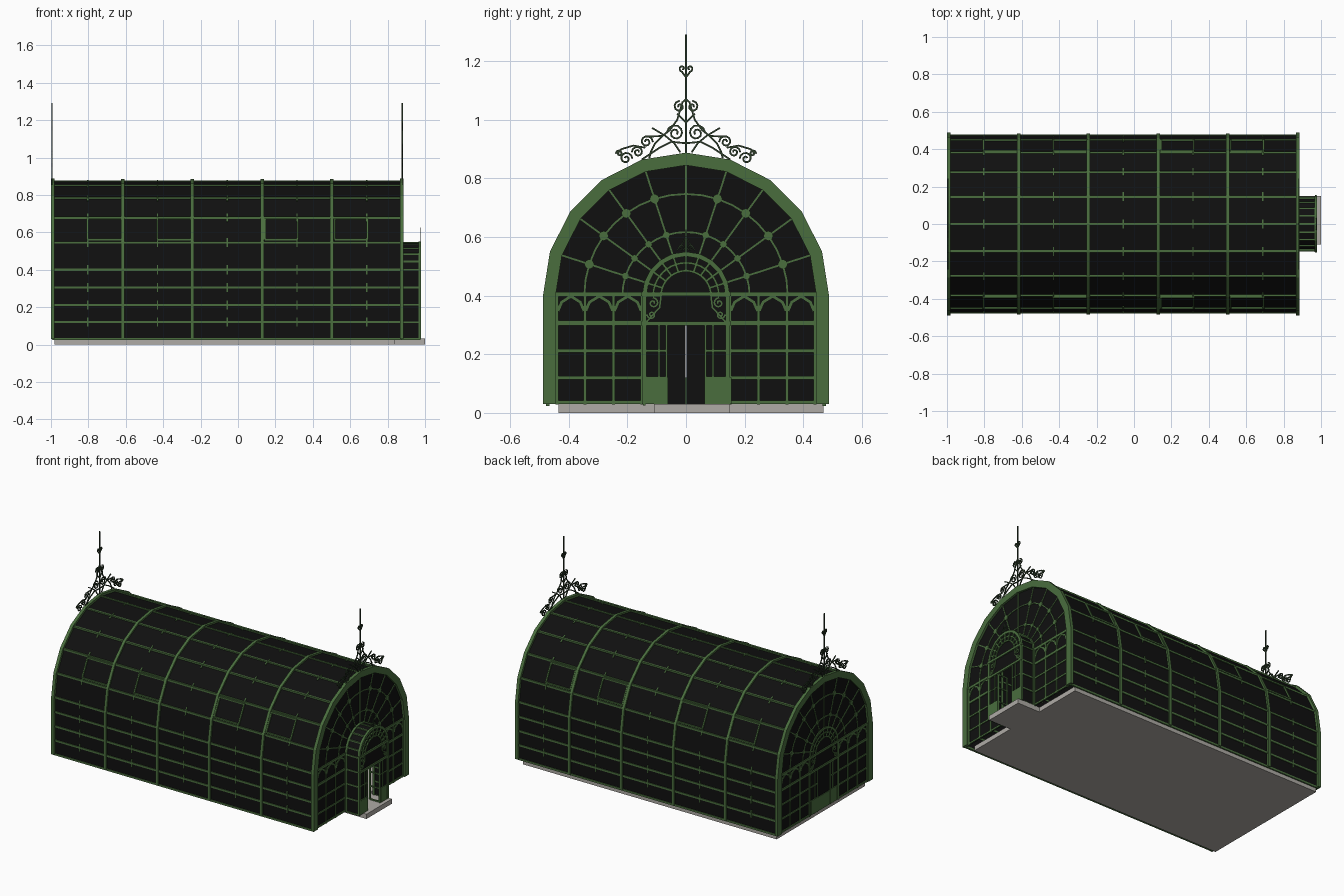
import bpy, bmesh, math
from mathutils import Vector, Matrix

if "Cube" in bpy.data.objects:
    bpy.data.objects.remove(bpy.data.objects["Cube"])

def material(name, rgb):
    m = bpy.data.materials.new(name)
    m.diffuse_color = (*rgb, 1)
    m.use_nodes = True
    m.node_tree.nodes["Principled BSDF"].inputs["Base Color"].default_value = m.diffuse_color
    return m

GREEN = material("painted green", (0.068, 0.155, 0.048))
DARK = material("dark green iron", (0.025, 0.045, 0.022))
GLASS = material("black glass", (0.005, 0.005, 0.005))
STONE = material("pale stone", (0.43, 0.41, 0.38))

SPRING = 0.40                          # height where the arch starts
LEVELS = [0.03, 0.12, 0.212, 0.305]    # rails on the straight walls
STEP = math.radians(18)
X0, X1 = -0.99, 0.875                  # end planes of the hall
RIBS = [X0 + i * (X1 - X0) / 5 for i in range(6)]

def finish(name, bm, mat):
    bmesh.ops.recalc_face_normals(bm, faces=bm.faces[:])
    me = bpy.data.meshes.new(name)
    bm.to_mesh(me)
    bm.free()
    me.materials.append(mat)
    ob = bpy.data.objects.new(name, me)
    bpy.context.collection.objects.link(ob)

def polar(r, a):
    return (r * math.cos(a), SPRING + r * math.sin(a))

def profile(r):
    """Wall and arch outline as (y, z), from one foot to the other."""
    return ([(r, z) for z in LEVELS] + [polar(r, i * STEP) for i in range(11)]
            + [(-r, z) for z in reversed(LEVELS)])

def arch_bands(name, bands, mat):
    """Solid arches: (inner radius, outer radius, x start, x end)."""
    bm = bmesh.new()
    for r0, r1, xa, xb in bands:
        rows = [[bm.verts.new((x, y, z)) for x, r in ((xa, r0), (xb, r0), (xb, r1), (xa, r1))
                 for y, z in [profile(r)[i]]] for i in range(len(profile(1)))]
        for a, b in zip(rows, rows[1:]):
            for k in range(4):
                bm.faces.new((a[k], a[(k + 1) % 4], b[(k + 1) % 4], b[k]))
        bm.faces.new(rows[0])
        bm.faces.new(rows[-1])
    finish(name, bm, mat)

def boxes(name, items, mat):
    """Axis-aligned boxes given by two corners."""
    bm = bmesh.new()
    for lo, hi in items:
        lo, hi = Vector(lo), Vector(hi)
        bmesh.ops.create_cube(bm, size=1, matrix=Matrix.Translation((lo + hi) / 2)
                              @ Matrix.Diagonal((*(hi - lo), 1)))
    finish(name, bm, mat)

def bars(name, paths, mat, w=0.01, depth=None):
    """Rectangular bars along each polyline."""
    bm = bmesh.new()
    for path in paths:
        for p, q in zip(path, path[1:]):
            p, q = Vector(p), Vector(q)
            d = (q - p).normalized()
            ref = Vector((0, 0, 1)) if abs(d.x) > 0.9 else Vector((1, 0, 0))
            u = ref.cross(d).normalized()
            rot = Matrix((d, u, d.cross(u))).transposed().to_4x4()
            bmesh.ops.create_cube(bm, size=1, matrix=Matrix.Translation((p + q) / 2) @ rot
                                  @ Matrix.Diagonal(((q - p).length + w * 0.4, w, depth or w, 1)))
    finish(name, bm, mat)

def plane_paths(x, paths):
    return [[(x, y, z) for y, z in p] for p in paths]

def mirrored(paths):
    return paths + [[(-y, z) for y, z in p] for p in paths]

def arc(r, n=20):
    return [polar(r, math.pi * i / n) for i in range(n + 1)]

def spiral(cy, cz, r, start, turns, n=16):
    """Scroll winding inwards from radius r."""
    return [(cy + r * (1 - 0.8 * i / n) * math.cos(start + turns * math.tau * i / n),
             cz + r * (1 - 0.8 * i / n) * math.sin(start + turns * math.tau * i / n))
            for i in range(n + 1)]

# Floor and entrance step
boxes("floor_slab", [((-0.98, -0.435, 0), (0.84, 0.47, 0.03))], STONE)
boxes("entrance_step", [((0.83, -0.11, 0), (1.0, 0.15, 0.031))], STONE)

# Hall vault: glass, main ribs, long rails, short clips between ribs
arch_bands("vault_glass", [(0.468, 0.473, X0, X1)], GLASS)
arch_bands("vault_ribs", [(0.46, 0.484, x - 0.009, x + 0.009) for x in RIBS[1:-1]], GREEN)
arch_bands("end_arches", [(0.445, 0.488, -1.0, -0.98), (0.445, 0.488, 0.865, 0.886)], GREEN)
pts = profile(0.472)
bars("vault_rails", [[(X0, y, z), (X1, y, z)] for y, z in pts], GREEN, 0.012)
clips = []
for a, b in zip(RIBS, RIBS[1:]):
    x = (a + b) / 2
    for l, m, r in zip(pts, pts[1:], pts[2:]):
        path = []
        for n in (l, m, r):
            v = Vector(n) - Vector(m)
            c = Vector(m) + (v.normalized() * 0.022 if v.length else v)
            path.append((x, c.x, c.y))
        clips.append(path)
bars("mullion_clips", clips, GREEN, 0.013, 0.007)

# Roof vents: framed sashes on the first slope of the arch
vents = []
for i in (0, 1, 3, 4):
    xa, xb = RIBS[i] + 0.185, RIBS[i + 1] - 0.005
    if i > 2:
        xa, xb = RIBS[i] + 0.015, RIBS[i] + 0.19
    (ya, za), (yb, zb) = polar(0.477, STEP * 1.1), polar(0.477, STEP * 1.93)
    for s in (1, -1):
        vents.append([(xa, s * ya, za), (xb, s * ya, za), (xb, s * yb, zb),
                      (xa, s * yb, zb), (xa, s * ya, za)])
bars("roof_vents", vents, GREEN, 0.009)

# End walls: front one is open behind the porch, back one is closed
arch_bands("front_end_glass", [(0.148, 0.465, 0.868, 0.872)], GLASS)
arch_bands("back_end_glass", [(0.001, 0.465, -0.988, -0.984)], GLASS)

# Tracery on both end walls
posts = [0.15, 0.247, 0.345, 0.44]
thin = [arc(r) for r in (0.217, 0.347)]
thin += [[polar(0.15, i * STEP), polar(0.46, i * STEP)] for i in range(1, 10)]
frame = mirrored([[(y, 0.03), (y, SPRING)] for y in posts]
                 + [[(0.15, z), (0.455, z)] for z in (0.036, 0.12, 0.212)])
heads = []
for a, b in zip(posts, posts[1:]):
    m = (a + b) / 2
    heads.append([(a + 0.004, 0.35), (a + 0.016, 0.378), (m, 0.398),
                  (b - 0.016, 0.378), (b - 0.004, 0.35)])
rosettes = [polar(r, i * STEP) for r in (0.217, 0.347) for i in range(1, 10) if i != 5]
for side, x in (("front", 0.872), ("back", -0.988)):
    bars(side + "_fan_tracery", plane_paths(x, thin), GREEN, 0.006, 0.008)
    bars(side + "_wall_grid", plane_paths(x, frame), GREEN, 0.011)
    bars(side + "_pane_heads", plane_paths(x, mirrored(heads)), GREEN, 0.009)
    bars(side + "_thick_rails", plane_paths(x, mirrored(
        [[(0.15, z), (0.46, z)] for z in (0.307, 0.405)])), GREEN, 0.016, 0.012)
    bm = bmesh.new()
    for i, (y, z) in enumerate(rosettes):
        rad = 0.017 if i >= 8 else 0.013
        bmesh.ops.create_cone(bm, cap_ends=True, segments=8, radius1=rad, radius2=rad,
                              depth=0.012, matrix=Matrix.Translation((x, y, z))
                              @ Matrix.Rotation(math.pi / 2, 4, 'Y'))
    finish(side + "_rosettes", bm, GREEN)

# Porch shell
arch_bands("porch_glass", [(0.14, 0.143, 0.872, 0.972)], GLASS)
arch_bands("porch_arches", [(0.134, 0.15, 0.872, 0.886), (0.134, 0.15, 0.964, 0.978)], GREEN)
bars("porch_rails", [[(0.87, y, z), (0.975, y, z)] for y, z in profile(0.143)], GREEN, 0.009)

# Doorway fronts: porch entrance and the shallow back doorway
small_fan = [arc(0.085), arc(0.112)] + [[polar(0.085, i * STEP), polar(0.14, i * STEP)]
                                        for i in range(11)]
scrolls = mirrored([spiral(0.112, 0.375, 0.018, math.pi / 2, 1.3),
                    spiral(0.118, 0.335, 0.015, 0, -1.3),
                    [(0.085, 0.40), (0.09, 0.36), (0.135, 0.31)]])
sidelights = mirrored([[(y, 0.03), (y, 0.31)] for y in (0.066, 0.092)]
                      + [[(0.066, z), (0.145, z)] for z in (0.12, 0.212)])
for side, x in (("porch", 0.973), ("back_door", -0.989)):
    bars(side + "_fanlight", plane_paths(x, small_fan), GREEN, 0.008)
    bars(side + "_scrolls", plane_paths(x, scrolls), GREEN, 0.005)
    bars(side + "_sidelights", plane_paths(x, sidelights), GREEN, 0.007)
    bars(side + "_transoms", plane_paths(x, [[(-0.15, z), (0.15, z)] for z in (0.305, 0.405)]),
         GREEN, 0.014, 0.012)
arch_bands("back_door_arch", [(0.136, 0.15, -0.994, -0.984)], GREEN)
boxes("back_door_panel", [((-0.992, -0.13, 0.03), (-0.985, 0.13, 0.12))], GREEN)
boxes("porch_panels", [((0.968, s - 0.043, 0.03), (0.977, s + 0.043, 0.12))
                       for s in (-0.105, 0.112)], GREEN)
boxes("porch_side_panes", [((0.969, s - 0.04, 0.12), (0.971, s + 0.04, 0.305))
                           for s in (-0.106, 0.106)], GLASS)
boxes("porch_transom_pane", [((0.969, -0.14, 0.305), (0.971, 0.14, SPRING))], GLASS)
bm = bmesh.new()
bm.faces.new([bm.verts.new((0.97, y, z)) for y, z in arc(0.14)])
finish("porch_fan_glass", bm, GLASS)

# Open door leaves inside the porch
leaves = []
for s in (-0.07, 0.07):
    leaves += [[(0.90, s, 0.035), (0.90, s, 0.3), (0.965, s, 0.3), (0.965, s, 0.035),
                (0.90, s, 0.035)], [(0.90, s, 0.12), (0.965, s, 0.12)],
               [(0.90, s, 0.212), (0.965, s, 0.212)]]
bars("door_leaves", leaves, GREEN, 0.008)

# Ironwork crests over both gables
crest = mirrored([
    spiral(0.036, 0.955, 0.03, 0, 1.6),
    spiral(0.022, 1.045, 0.02, math.pi / 2, -1.3, 12),
    spiral(0.135, 0.925, 0.022, math.pi, -1.5),
    spiral(0.165, 0.89, 0.02, 0, 1.5),
    spiral(0.205, 0.868, 0.022, math.pi, -1.4),
    spiral(0.228, 0.885, 0.012, 0, 1.2, 10),
    spiral(0.012, 1.175, 0.012, -math.pi / 2, 1.0, 10),
    [(0.0, 1.07), (0.012, 1.06), (0.03, 1.0), (0.055, 0.965), (0.08, 0.945), (0.14, 0.942)],
    [(0.02, 0.89), (0.04, 0.92), (0.07, 0.945), (0.115, 0.972)],
    [(0.0, 0.92), (0.05, 0.925), (0.09, 0.905), (0.15, 0.865)],
    [(0.08, 0.945), (0.105, 0.92), (0.12, 0.89), (0.125, 0.87)],
    [(0.14, 0.905), (0.18, 0.912), (0.22, 0.9), (0.235, 0.885)],
    [(0.0, 1.145), (0.015, 1.165)], [(0.0, 0.99), (0.03, 1.02)]])
spire = [[(0, 0.87), (0, 1.29)]]
for side, x in (("front", 0.878), ("back", -0.994)):
    bars(side + "_crest_scrolls", plane_paths(x, crest), DARK, 0.006, 0.005)
    bars(side + "_crest_spire", plane_paths(x, spire), DARK, 0.006)

# Small finial over the porch
finial = [[(0, 0.54), (0, 0.625)]] + mirrored([spiral(0.014, 0.562, 0.012, 0, 1.3, 10),
                                               [(0, 0.605), (0.012, 0.58), (0.03, 0.555)]])
bars("porch_finial", plane_paths(0.974, finial), DARK, 0.004)
